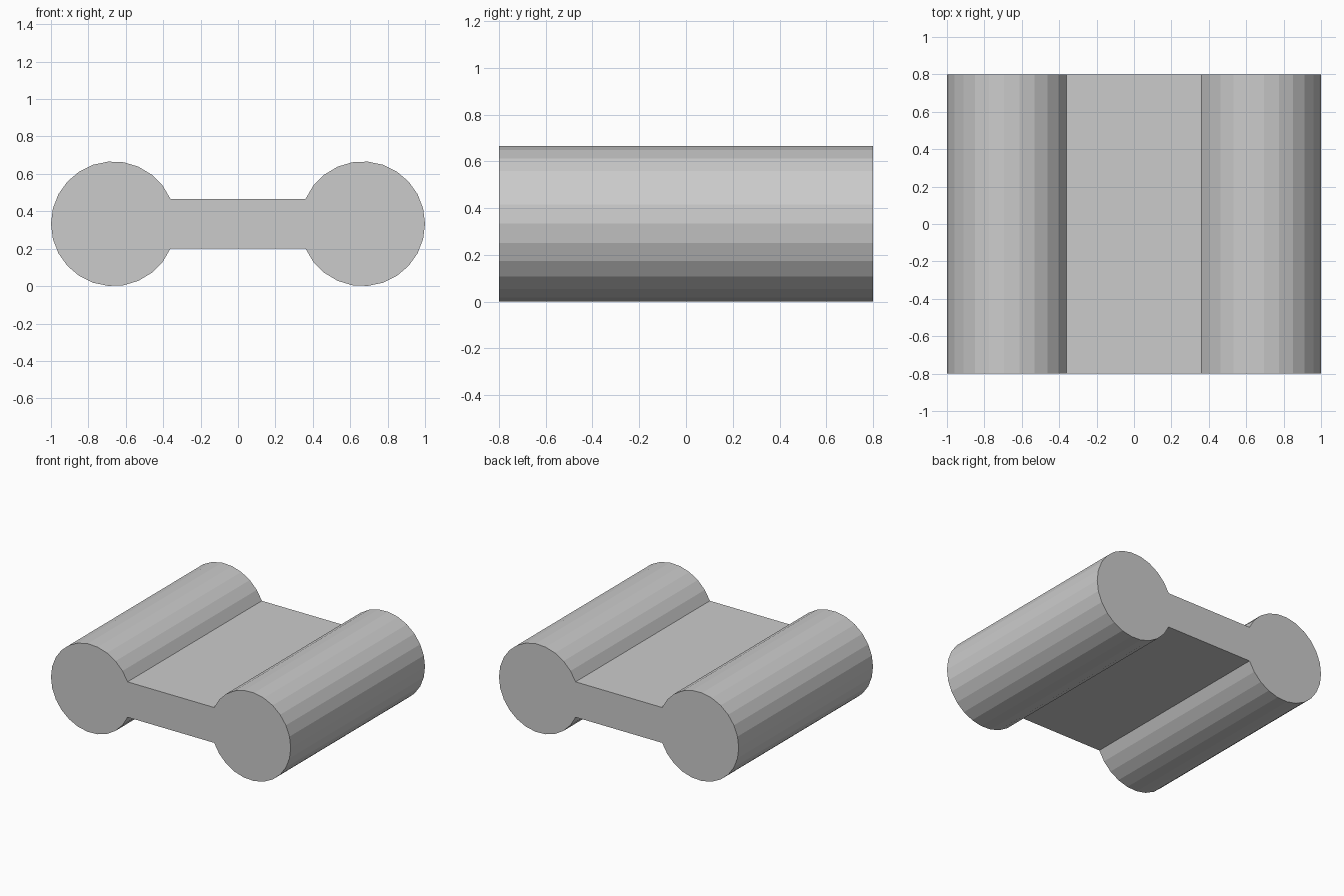
import bpy, bmesh, math

if "Cube" in bpy.data.objects:
    bpy.data.objects.remove(bpy.data.objects["Cube"])

R, CX, CZ = 1 / 3, 2 / 3, 1 / 3      # roll radius and centre
WEB = 0.4 / 3                        # half thickness of the joining web
DEPTH = 0.8                          # half length along y
SEGMENTS = 22                        # facets on each roll

# Dumbbell profile: each roll is an arc that opens towards the web
gap = math.asin(WEB / R)
step = 2 * (math.pi - gap) / SEGMENTS
arc = [(CX - R * math.cos(gap + i * step), CZ - R * math.sin(gap + i * step))
       for i in range(SEGMENTS + 1)]
profile = arc + [(-x, z) for x, z in reversed(arc)]

# Extrude the profile from front to back
bm = bmesh.new()
front = bm.faces.new([bm.verts.new((x, -DEPTH, z)) for x, z in profile])
result = bmesh.ops.extrude_face_region(bm, geom=[front], use_keep_orig=True)
moved = [v for v in result["geom"] if isinstance(v, bmesh.types.BMVert)]
bmesh.ops.translate(bm, vec=(0, 2 * DEPTH, 0), verts=moved)
bmesh.ops.recalc_face_normals(bm, faces=bm.faces)

mesh = bpy.data.meshes.new("double_roll_bar")
bm.to_mesh(mesh)
bm.free()
bpy.context.collection.objects.link(bpy.data.objects.new("double_roll_bar", mesh))
